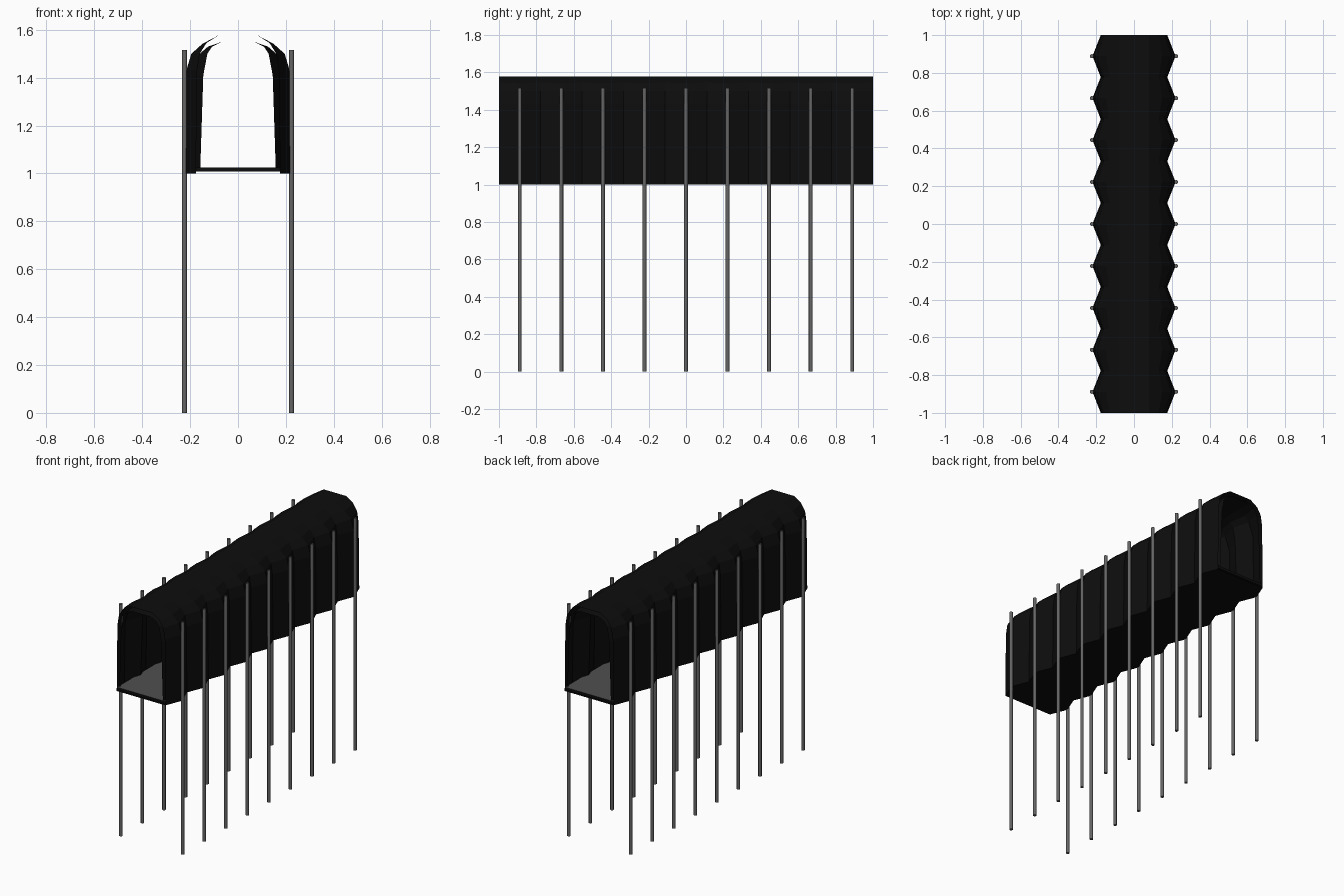
import bpy, bmesh, math

if "Cube" in bpy.data.objects:
    bpy.data.objects.remove(bpy.data.objects["Cube"])

BAYS = 9
STEP = 2.0 / BAYS


def material(name, v):
    m = bpy.data.materials.new(name)
    m.diffuse_color = (v, v, v, 1)
    m.use_nodes = True
    m.node_tree.nodes["Principled BSDF"].inputs["Base Color"].default_value = m.diffuse_color
    return m


black = material("black fabric", 0.004)
grey = material("grey metal", 0.13)
floor_grey = material("dark grey floor", 0.08)


def finish(name, bm, *mats):
    mesh = bpy.data.meshes.new(name)
    bm.to_mesh(mesh)
    bm.free()
    ob = bpy.data.objects.new(name, mesh)
    bpy.context.collection.objects.link(ob)
    for m in mats:
        mesh.materials.append(m)
    return ob


def skin(name, valley, bulge, closed, inward=False):
    """Pleated tunnel skin: half profiles mirrored in x, alternating along y."""
    bm = bmesh.new()
    rings = []
    for i in range(2 * BAYS + 1):
        half = bulge if i % 2 else valley
        y = -1 + i * STEP / 2
        pts = half + [(-x, z) for x, z in reversed(half)]
        rings.append([bm.verts.new((x, y, z)) for x, z in pts])
    n = len(rings[0])
    for a, b in zip(rings, rings[1:]):
        for k in range(n if closed else n - 1):
            j = (k + 1) % n
            quad = [a[k], b[k], b[j], a[j]]
            bm.faces.new(quad if not inward else quad[::-1])
    return finish(name, bm, black)


# outer pleated cover, closed underneath
skin("outer_cover",
     [(0.176, 1.0), (0.171, 1.43), (0.16, 1.50), (0.132, 1.545), (0.08, 1.578)],
     [(0.220, 1.0), (0.216, 1.43), (0.195, 1.50), (0.148, 1.542), (0.08, 1.578)],
     True)

# inner lining, standing on the floor
skin("inner_lining",
     [(0.158, 1.01), (0.145, 1.41), (0.128, 1.50), (0.108, 1.53), (0.07, 1.549)],
     [(0.198, 1.01), (0.192, 1.41), (0.160, 1.50), (0.125, 1.53), (0.07, 1.549)],
     False, inward=True)

# floor slab with a grey walking surface
bm = bmesh.new()
bmesh.ops.create_cube(bm, size=1)
for v in bm.verts:
    v.co.x *= 0.35
    v.co.y *= 2.0
    v.co.z = 1.0165 + v.co.z * 0.017
bm.normal_update()
for f in bm.faces:
    f.material_index = 1 if f.normal.z > 0.5 else 0
finish("floor", bm, black, floor_grey)

# support poles, one pair per bay
for side, label in ((-1, "left"), (1, "right")):
    for i in range(BAYS):
        bpy.ops.mesh.primitive_cylinder_add(
            vertices=12, radius=0.0105, depth=1.515,
            location=(side * 0.2235, -1 + (i + 0.5) * STEP, 1.515 / 2))
        ob = bpy.context.object
        ob.name = f"{label}_pole_{i + 1}"
        ob.data.materials.append(grey)
        bpy.ops.object.shade_smooth_by_angle(angle=math.radians(40))
